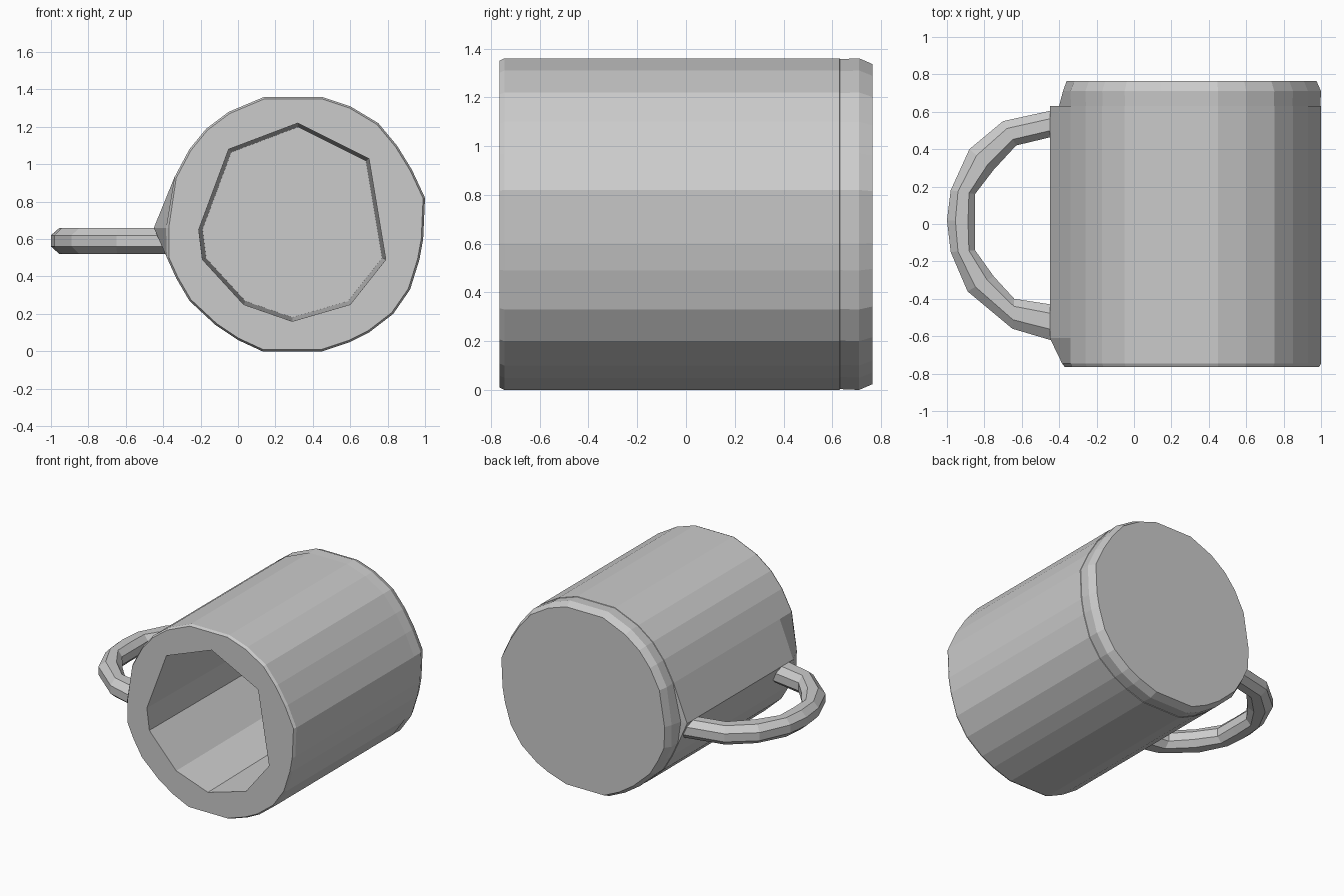
import bpy, bmesh
from mathutils import Vector

CX, CZ = 0.30, 0.68


def finish(name, bm):
    bmesh.ops.recalc_face_normals(bm, faces=bm.faces)
    mesh = bpy.data.meshes.new(name)
    bm.to_mesh(mesh)
    bm.free()
    obj = bpy.data.objects.new(name, mesh)
    bpy.context.collection.objects.link(obj)
    return obj


def bridge(bm, rings):
    for a, b in zip(rings, rings[1:]):
        n = len(a)
        for i in range(n):
            j = (i + 1) % n
            bm.faces.new((a[i], a[j], b[j], b[i]))


def ring(bm, profile, y, scale=1.0, min_x=-9):
    return [bm.verts.new((max(min_x, CX + (x - CX) * scale), y, CZ + (z - CZ) * scale))
            for x, z in profile]


# Mug body lying on its side: many-sided outside, coarse nine-sided cavity
outer = [(0.14, 1.36), (0.45, 1.36), (0.60, 1.31), (0.75, 1.22), (0.85, 1.10),
         (0.93, 0.97), (1.00, 0.82), (0.99, 0.60), (0.97, 0.49), (0.92, 0.33),
         (0.83, 0.20), (0.70, 0.10), (0.60, 0.05), (0.45, 0.00), (0.13, 0.00),
         (0.00, 0.06), (-0.12, 0.14), (-0.26, 0.27), (-0.33, 0.39), (-0.38, 0.50),
         (-0.45, 0.66), (-0.34, 0.93), (-0.26, 1.08), (-0.17, 1.19), (-0.05, 1.28)]
inner = [(-0.05, 1.08), (0.32, 1.22), (0.70, 1.03), (0.79, 0.49), (0.60, 0.25),
         (0.29, 0.16), (0.03, 0.25), (-0.19, 0.49), (-0.21, 0.65)]
# y, scale, left limit
sections = [(-0.765, 0.985, -0.37), (-0.745, 1, -0.385), (-0.61, 1, -0.45),
            (0.63, 1, -0.45), (0.632, 0.995, -0.40), (0.71, 1, -0.38),
            (0.765, 0.965, -0.36)]

bm = bmesh.new()
shell = [ring(bm, outer, *s) for s in sections]
bridge(bm, shell)
bm.faces.new(shell[-1])
cavity = [ring(bm, inner, -0.765), ring(bm, inner, 0.63, 0.96)]
bridge(bm, cavity)
bm.faces.new(cavity[-1])
# Rim face between the outer edge and the cavity mouth
rim = [e for e in bm.edges if e.is_boundary]
bmesh.ops.triangle_fill(bm, edges=rim, use_beauty=True)
finish("mug_body", bm)

# Handle: faceted loop, given as outer and inner edge points in plan
path = [((-0.38, 0.62), (-0.38, 0.48)), ((-0.70, 0.55), (-0.63, 0.42)),
        ((-0.88, 0.40), (-0.75, 0.29)), ((-0.98, 0.18), (-0.85, 0.16)),
        ((-1.00, 0.02), (-0.85, 0.01)), ((-0.98, -0.15), (-0.85, -0.14)),
        ((-0.89, -0.36), (-0.75, -0.28)), ((-0.65, -0.56), (-0.64, -0.40)),
        ((-0.38, -0.64), (-0.38, -0.44))]
# fraction across from outer to inner edge, height
cross = [(0, 0.56), (0, 0.62), (0.3, 0.66), (0.75, 0.66),
         (1, 0.62), (1, 0.56), (0.75, 0.52), (0.3, 0.52)]
bm = bmesh.new()
rings = []
for o, i in path:
    o, i = Vector(o), Vector(i)
    rings.append([bm.verts.new((*o.lerp(i, t), z)) for t, z in cross])
bridge(bm, rings)
bm.faces.new(rings[0])
bm.faces.new(rings[-1])
finish("handle", bm)
